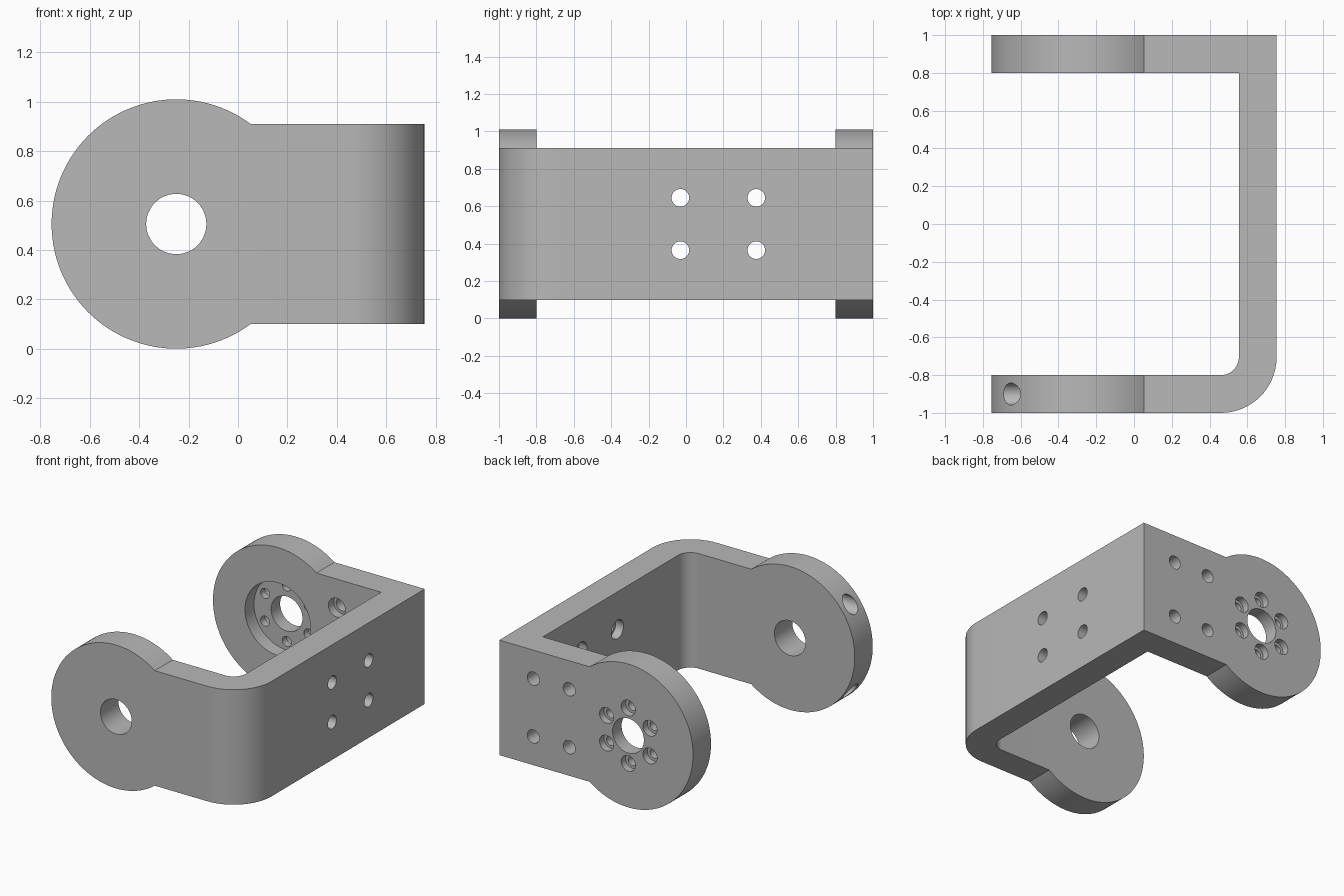
import bpy, bmesh, math
from mathutils import Vector

if "Cube" in bpy.data.objects:
    bpy.data.objects.remove(bpy.data.objects["Cube"])

CX, CZ, R = -0.25, 0.505, 0.505      # ear centre and radius
HALF = 0.405                         # half height of the strap

grey = bpy.data.materials.new("plain grey")
grey.diffuse_color = (0.48, 0.48, 0.48, 1)
grey.use_nodes = True
grey.node_tree.nodes["Principled BSDF"].inputs["Base Color"].default_value = grey.diffuse_color


def finish(name, bm):
    bmesh.ops.recalc_face_normals(bm, faces=bm.faces[:])
    mesh = bpy.data.meshes.new(name)
    bm.to_mesh(mesh)
    bm.free()
    mesh.materials.append(grey)
    obj = bpy.data.objects.new(name, mesh)
    bpy.context.collection.objects.link(obj)
    return obj


def prism(name, points, direction):
    """Extrude a closed outline along a direction."""
    bm = bmesh.new()
    face = bm.faces.new([bm.verts.new(p) for p in points])
    out = bmesh.ops.extrude_face_region(bm, geom=[face])
    moved = [v for v in out["geom"] if isinstance(v, bmesh.types.BMVert)]
    bmesh.ops.translate(bm, verts=moved, vec=direction)
    return finish(name, bm)


def drill(name, origin, axis, steps, n=32):
    """Stepped round cutter; steps are (radius, distance along axis)."""
    axis = Vector(axis)
    u = axis.orthogonal().normalized()
    v = axis.cross(u)
    bm = bmesh.new()
    rings = []
    for r, t in steps:
        rings.append([bm.verts.new(Vector(origin) + axis * t
                      + r * (u * math.cos(a) + v * math.sin(a)))
                      for a in (2 * math.pi * i / n for i in range(n))])
    for a, b in zip(rings, rings[1:]):
        for i in range(n):
            j = (i + 1) % n
            bm.faces.new((a[i], a[j], b[j], b[i]))
    bm.faces.new(rings[0])
    bm.faces.new(rings[-1])
    return finish(name, bm)


def boolean(target, cutter, operation):
    cutter.hide_render = True
    mod = target.modifiers.new(cutter.name, 'BOOLEAN')
    mod.operation = operation
    mod.solver = 'EXACT'
    mod.object = cutter
    bpy.context.view_layer.objects.active = target
    bpy.ops.object.modifier_apply(modifier=mod.name)
    bpy.data.objects.remove(cutter)


def bend(radius, a0, a1, n=16):
    """Arc of the rounded front corner."""
    return [(0.46 + radius * math.cos(a), -0.705 + radius * math.sin(a), -0.1)
            for a in (math.radians(a0 + (a1 - a0) * i / n) for i in range(n + 1))]


# U-shaped strap seen from above: one rounded corner, one square corner
strap = ([(-0.9, -1, -0.1)] + bend(0.295, -90, 0)
         + [(0.755, 1, -0.1), (-0.9, 1, -0.1), (-0.9, 0.8, -0.1), (0.555, 0.8, -0.1)]
         + bend(0.095, 0, -90) + [(-0.9, -0.8, -0.1)])
bracket = prism("bracket", strap, (0, 0, 1.3))

# Side outline: round ear joined to a straight band
a0 = math.asin(HALF / R)
N = 80
ear = [(CX + R * math.cos(a), -1.2, CZ + R * math.sin(a))
       for a in (a0 + (2 * math.pi - 2 * a0) * i / N for i in range(N + 1))]
ear += [(0.9, -1.2, CZ - HALF), (0.9, -1.2, CZ + HALF)]
boolean(bracket, prism("side_outline", ear, (0, 2.4, 0)), 'INTERSECT')

cutters = []
# Front pivot hole, and rear hub hole with a wide inner recess
cutters.append(drill("pivot_hole", (CX, 0, CZ), (0, 1, 0),
                     [(0.122, -1.1), (0.122, -0.7)], 48))
cutters.append(drill("hub_recess", (CX, 0, CZ), (0, 1, 0),
                     [(0.256, 0.7), (0.256, 0.9), (0.122, 0.9), (0.122, 1.1)], 64))

# Ring of six counterbored bolt holes around the hub
for k in range(6):
    a = math.radians(90 + 60 * k)
    cutters.append(drill("hub_bolt_hole",
                         (CX + 0.195 * math.cos(a), 0, CZ + 0.195 * math.sin(a)), (0, 1, 0),
                         [(0.035, 0.86), (0.035, 0.95), (0.055, 0.95), (0.055, 1.1)]))

# Four mounting holes in the rear arm and four in the web, recessed inside
for s in (-1, 1):
    for t in (-1, 1):
        cutters.append(drill("arm_hole", (0.35 + 0.14 * s, 0, CZ + 0.204 * t), (0, 1, 0),
                             [(0.066, 0.7), (0.066, 0.86), (0.047, 0.86), (0.047, 1.1)]))
        cutters.append(drill("web_hole", (0, 0.173 + 0.203 * s, CZ + 0.14 * t), (1, 0, 0),
                             [(0.066, 0.45), (0.066, 0.615), (0.047, 0.615), (0.047, 0.85)]))
    # Blind holes drilled into the rim of the front ear
    cutters.append(drill("rim_hole", (0, -0.9, CZ + 0.305 * s), (1, 0, 0),
                         [(0.058, -0.9), (0.058, -0.25)]))

for c in cutters:
    boolean(bracket, c, 'DIFFERENCE')

# Smooth curves, sharp edges
for o in bpy.context.selected_objects:
    o.select_set(False)
bracket.select_set(True)
bpy.context.view_layer.objects.active = bracket
bpy.ops.object.shade_smooth_by_angle(angle=math.radians(30))
